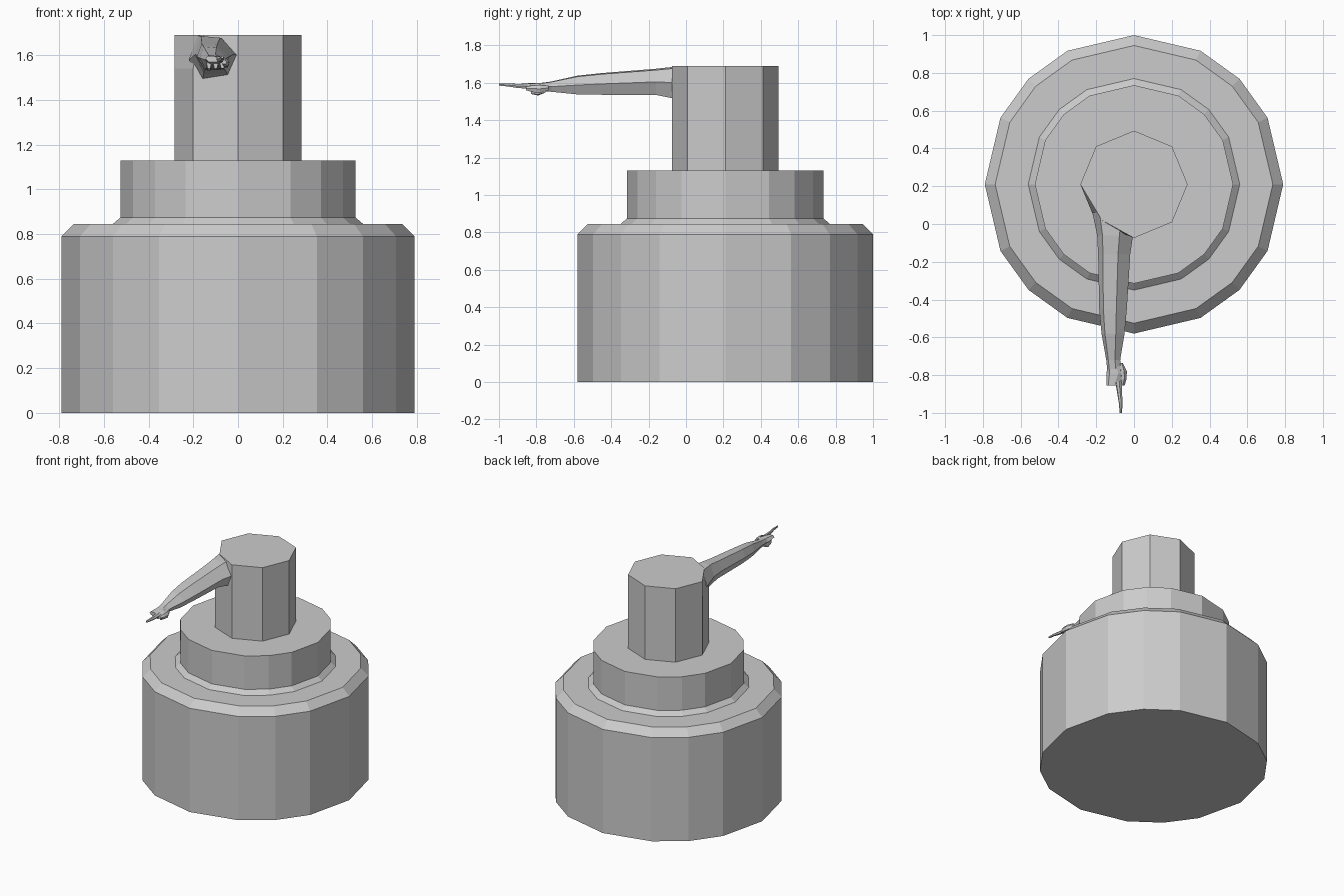
import bpy, bmesh, math

CY = 0.21  # y of the bottle axis


def loft(name, rings):
    """Skin equal-length point loops and cap both ends."""
    bm = bmesh.new()
    loops = [[bm.verts.new(p) for p in r] for r in rings]
    n = len(loops[0])
    for a, b in zip(loops, loops[1:]):
        for i in range(n):
            j = (i + 1) % n
            bm.faces.new((a[i], a[j], b[j], b[i]))
    bm.faces.new(loops[0][::-1])
    bm.faces.new(loops[-1])
    bmesh.ops.recalc_face_normals(bm, faces=bm.faces)
    me = bpy.data.meshes.new(name)
    bm.to_mesh(me)
    bm.free()
    ob = bpy.data.objects.new(name, me)
    bpy.context.collection.objects.link(ob)
    return ob


def ring(r, z, angles):
    return [(r * math.cos(math.radians(a)), CY + r * math.sin(math.radians(a)), z)
            for a in angles]


def limb(name, sections):
    """Hexagonal tube along -y; section = y, left, right, bottom, top."""
    rings = []
    for y, l, r, b, t in sections:
        w, m = r - l, (b * 0.5 + t * 0.5)
        rings.append([(l, y, m), (l + 0.15 * w, y, t), (l + 0.62 * w, y, t - 0.05 * (t - b)),
                      (r, y, m), (l + 0.78 * w, y, b), (l + 0.22 * w, y, b)])
    return loft(name, rings)


# Bottle body and collar, sixteen uneven sides
sides16 = [q + a for q in (0, 90, 180, 270) for a in (0, 26.5, 45, 63.5)]
loft("bottle_body", [ring(r, z, sides16) for r, z in
     ((0.79, 0), (0.79, 0.79), (0.735, 0.845), (0.56, 0.845),
      (0.525, 0.875), (0.525, 1.13))])

# Octagonal neck, its front left top corner pulled in at the shoulder
sides8 = range(0, 360, 45)
top = ring(0.284, 1.69, sides8)
top[5] = (-0.17, 0.02, 1.69)
loft("neck", [ring(0.284, 1.12, sides8), ring(0.284, 1.54, sides8), top])

# Arm
limb("arm", [
    (0.06, -0.22, 0.03, 1.47, 1.688),
    (-0.06, -0.195, -0.005, 1.515, 1.686),
    (-0.16, -0.19, -0.02, 1.535, 1.675),
    (-0.45, -0.184, -0.038, 1.536, 1.652),
    (-0.58, -0.172, -0.05, 1.538, 1.638),
    (-0.72, -0.147, -0.073, 1.552, 1.607),
    (-0.77, -0.142, -0.068, 1.556, 1.60)])

# Hand with pointing finger, thumb and curled fingers
limb("palm", [(-0.75, -0.142, -0.068, 1.555, 1.60), (-0.79, -0.145, -0.045, 1.55, 1.60),
              (-0.855, -0.146, -0.08, 1.57, 1.597)])
limb("pointing_finger", [(-0.83, -0.10, -0.066, 1.568, 1.597),
                         (-0.90, -0.088, -0.063, 1.572, 1.594),
                         (-0.95, -0.08, -0.06, 1.58, 1.597),
                         (-1.0, -0.076, -0.064, 1.585, 1.597)])
limb("thumb", [(-0.735, -0.075, -0.06, 1.56, 1.585), (-0.78, -0.075, -0.038, 1.545, 1.59),
               (-0.82, -0.07, -0.039, 1.55, 1.588), (-0.855, -0.075, -0.05, 1.56, 1.58)])
for i, x in enumerate((-0.13, -0.10, -0.07)):
    limb(f"curled_finger_{i + 1}", [(-0.75, x - 0.012, x + 0.012, 1.548, 1.575),
                                    (-0.79, x - 0.014, x + 0.014, 1.532 + 0.003 * i, 1.575),
                                    (-0.83, x - 0.01, x + 0.01, 1.54, 1.58)])
